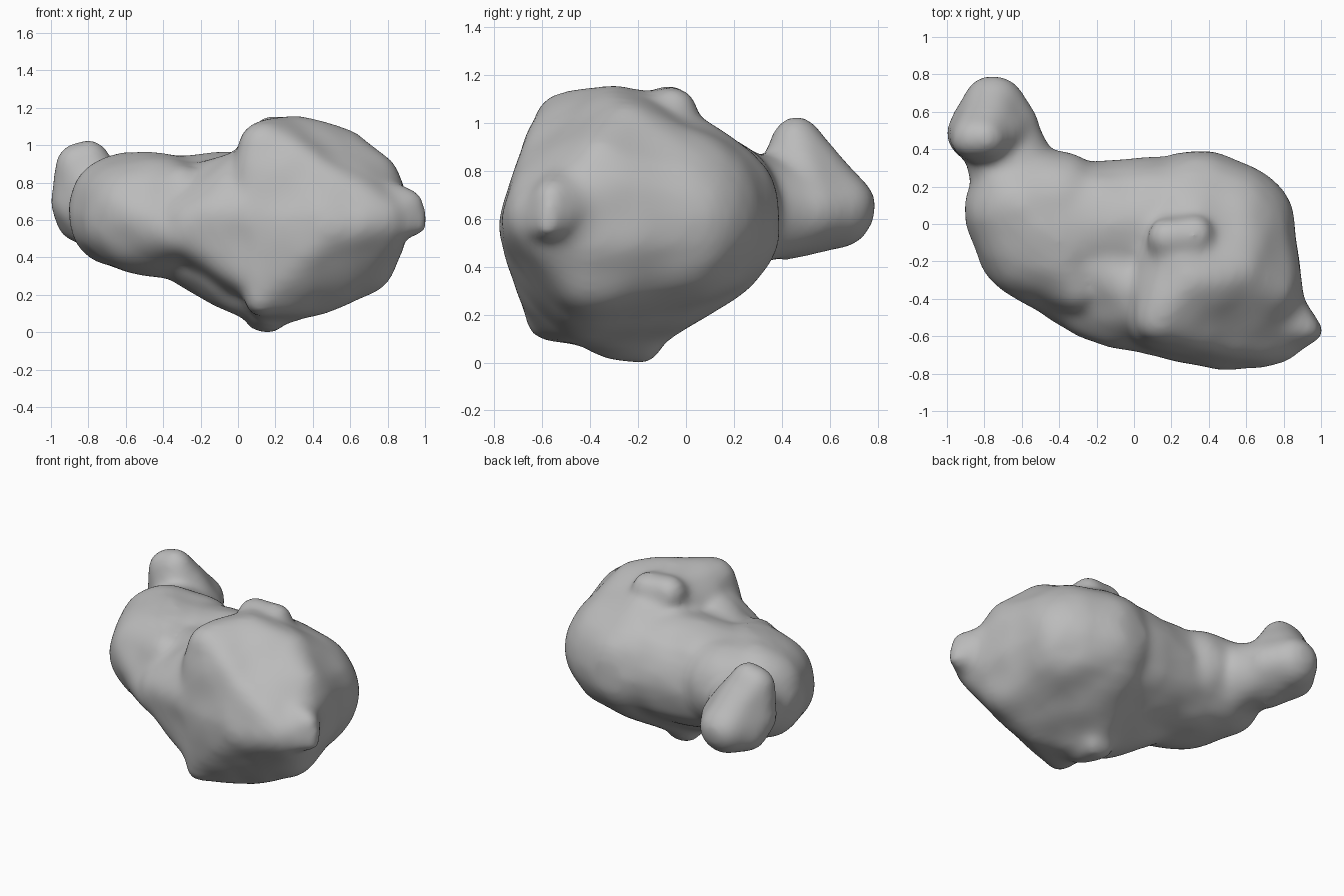
import bpy, bmesh
from mathutils import Matrix, noise

cube = bpy.data.objects.get("Cube")
if cube:
    bpy.data.objects.remove(cube, do_unlink=True)

stone = bpy.data.materials.new("grey stone")
stone.use_nodes = True
grey = (0.5, 0.5, 0.5, 1)
stone.diffuse_color = grey
stone.node_tree.nodes["Principled BSDF"].inputs["Base Color"].default_value = grey

shell = bmesh.new()


def add_lobe(*balls):
    """Add the rounded hull wrapped around balls given as x, y, z, radius."""
    bm = bmesh.new()
    for x, y, z, r in balls:
        bmesh.ops.create_icosphere(bm, subdivisions=3, radius=r,
                                   matrix=Matrix.Translation((x, y, z)))
    bmesh.ops.delete(bm, geom=bm.edges[:] + bm.faces[:], context='EDGES_FACES')
    bmesh.ops.convex_hull(bm, input=bm.verts[:])
    loose = [v for v in bm.verts if not v.link_faces]
    bmesh.ops.delete(bm, geom=loose, context='VERTS')
    bmesh.ops.recalc_face_normals(bm, faces=bm.faces[:])
    mesh = bpy.data.meshes.new("lobe")
    bm.to_mesh(mesh)
    bm.free()
    shell.from_mesh(mesh)
    bpy.data.meshes.remove(mesh)


# Large lobe: round back and side, flat front, ridged top and keel
add_lobe((.33, 0, .6, .4), (.5, -.03, .6, .37), (.71, -.4, .52, .2),
         (.72, -.4, .72, .185), (.62, -.4, .41, .23), (.4, -.4, .28, .2),
         (.55, -.25, .91, .18), (.73, -.35, .83, .13), (.3, -.3, 1.03, .14),
         (.14, -.5, 1.0, .14), (.24, -.16, 1.01, .13), (.5, -.6, .56, .19),
         (.5, -.57, .76, .16), (.1, -.55, .6, .16), (.77, -.61, .6, .14),
         (.12, -.59, .18, .08), (.15, -.2, .12, .1))
# Keel nub
add_lobe((.11, -.18, .08, .08), (.18, -.18, .075, .08), (.15, -.35, .11, .09),
         (.2, -.2, .25, .18))
# Crest bump at the back of the top
add_lobe((.18, -.07, 1.05, .11), (.32, -.06, 1.05, .11), (.28, -.25, .9, .18))
# Side horn, spreading into the lobe
add_lobe((.98, -.58, .565, .04), (.935, -.56, .7, .06), (.75, -.48, .66, .18),
         (.8, -.6, .6, .12))
# Smaller lobe
add_lobe((-.6, .08, .65, .315), (-.54, -.1, .62, .31), (-.4, -.1, .62, .34),
         (-.4, .1, .65, .29), (-.3, -.33, .76, .13), (-.26, -.48, .52, .12))
# Waist joining the two lobes
add_lobe((-.4, 0, .62, .33), (-.1, -.03, .6, .36), (.3, -.01, .6, .38),
         (-.15, -.4, .6, .22))
# Front shoulder running from the waist to the large lobe
add_lobe((-.2, -.42, .57, .21), (-.1, -.5, .6, .17), (.1, -.53, .65, .17),
         (.05, -.4, .8, .18), (-.1, -.35, .42, .17), (.1, -.53, .3, .13),
         (-.15, -.22, .73, .2))
# Slope down to the keel
add_lobe((-.3, -.1, .5, .23), (-.08, -.3, .37, .19), (.03, -.28, .25, .17),
         (.14, -.25, .16, .14), (.15, 0, .5, .28))
# Bump at the outer end of the smaller lobe
add_lobe((-.83, .1, .67, .09), (-.7, .1, .67, .16))
# Neck
add_lobe((-.6, .15, .65, .26), (-.68, .32, .65, .215), (-.69, .5, .62, .17))
# End knob with its peak
add_lobe((-.87, .46, .91, .1), (-.79, .46, .92, .11), (-.88, .48, .7, .13),
         (-.75, .625, .64, .17), (-.67, .52, .63, .16), (-.72, .42, .6, .18),
         (-.84, .55, .6, .13))

mesh = bpy.data.meshes.new("rock_body")
shell.to_mesh(mesh)
shell.free()
rock = bpy.data.objects.new("rock_body", mesh)
bpy.context.collection.objects.link(rock)

# Fuse the lobes into one soft skin
remesh = rock.modifiers.new("fuse", 'REMESH')
remesh.mode = 'VOXEL'
remesh.voxel_size = 0.02
soften = rock.modifiers.new("soften", 'SMOOTH')
soften.factor = 0.5
soften.iterations = 28
graph = bpy.context.evaluated_depsgraph_get()
skin = bpy.data.meshes.new_from_object(rock.evaluated_get(graph))
rock.modifiers.clear()
rock.data = skin
bpy.data.meshes.remove(mesh)
skin.name = "rock_body"

# Gentle surface unevenness
offsets = [v.normal * noise.noise(v.co * 5) * 0.012 for v in skin.vertices]
for v, offset in zip(skin.vertices, offsets):
    v.co += offset

skin.materials.clear()
skin.materials.append(stone)
for face in skin.polygons:
    face.use_smooth = True
    face.material_index = 0
skin.update()
